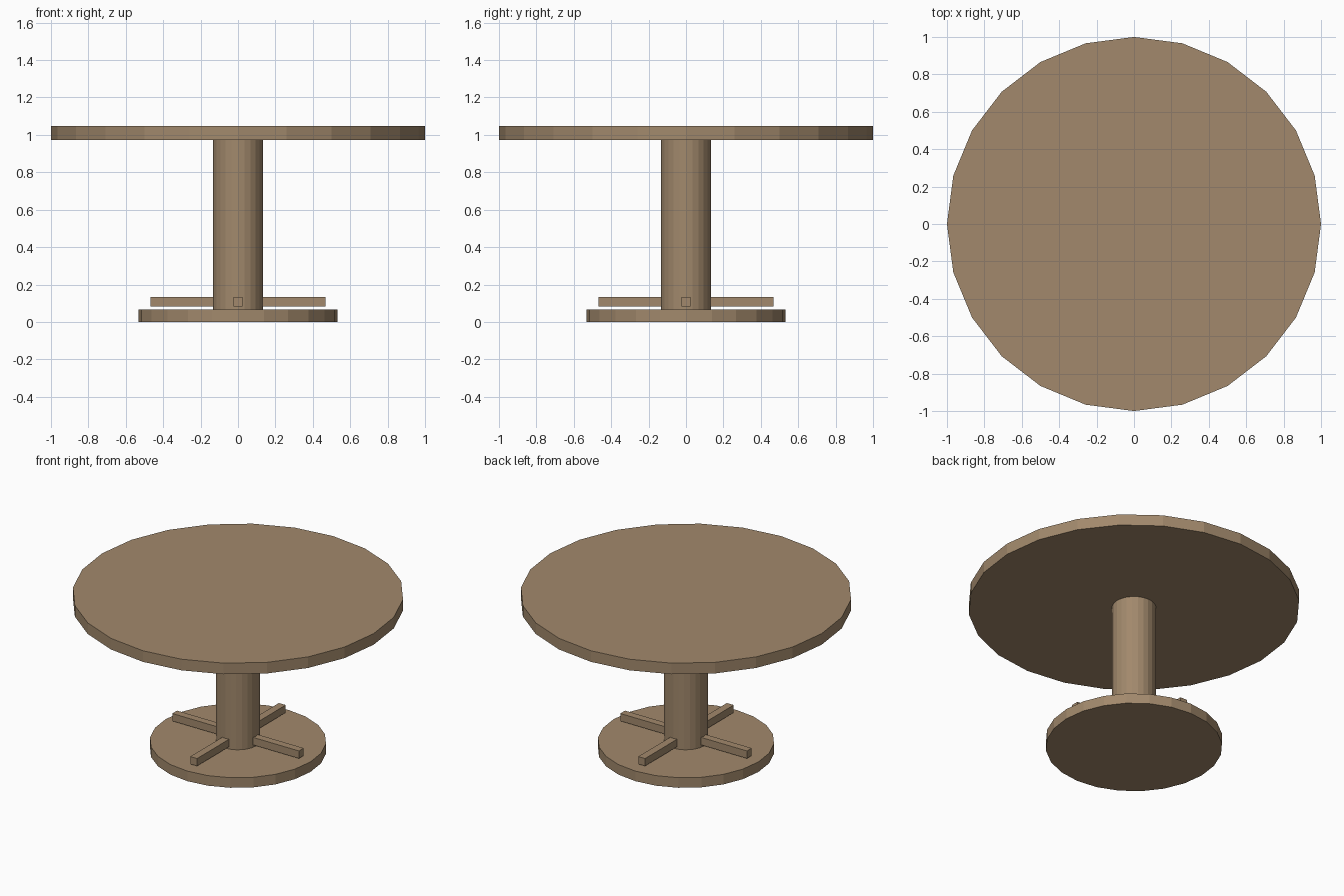
import bpy
from math import pi

cube = bpy.data.objects.get("Cube")
if cube:
    bpy.data.objects.remove(cube, do_unlink=True)

wood = bpy.data.materials.new("light_brown_wood")
wood.use_nodes = True
colour = (0.36, 0.25, 0.15, 1)
wood.diffuse_color = colour
wood.node_tree.nodes["Principled BSDF"].inputs["Base Color"].default_value = colour


def finish(name):
    obj = bpy.context.object
    obj.name = name
    obj.data.materials.append(wood)
    return obj


def disc(name, radius, bottom, top, sides=24):
    bpy.ops.mesh.primitive_cylinder_add(
        vertices=sides, radius=radius, depth=top - bottom,
        location=(0, 0, (bottom + top) / 2))
    return finish(name)


def bar(name, angle):
    bpy.ops.mesh.primitive_cube_add(size=1, location=(0, 0, 0.107), rotation=(0, 0, angle))
    bpy.context.object.scale = (0.933, 0.05, 0.05)
    return finish(name)


# Round top, pedestal and foot
disc("table_top", 1.0, 0.973, 1.047)
disc("column", 0.133, 0.067, 0.973)
disc("base_plate", 0.533, 0, 0.067)

# Crossed braces just above the foot
bar("brace_across", 0)
bar("brace_front_to_back", pi / 2)
